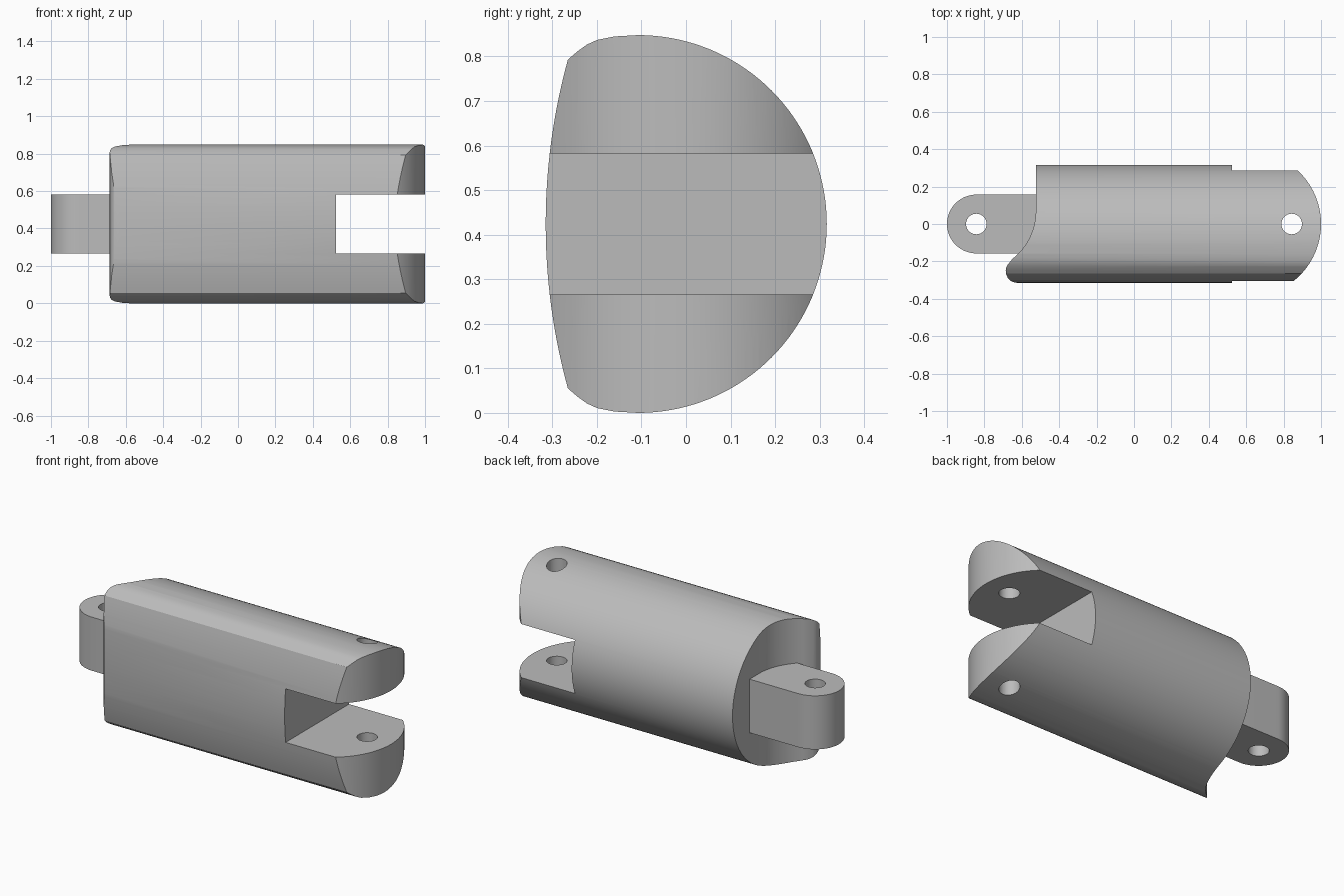
import bpy
import bmesh
from math import cos, sin, pi, radians, sqrt
from mathutils import Vector

cube = bpy.data.objects.get("Cube")
if cube:
    bpy.data.objects.remove(cube, do_unlink=True)

MID = 0.424       # height of the hinge axis plane
PIN = 0.843       # distance of each pin hole from the centre
SLOT = 0.158      # half height of tongue and slot

grey = bpy.data.materials.new("plain grey")
grey.use_nodes = True
grey.diffuse_color = (0.5, 0.5, 0.5, 1)
grey.node_tree.nodes["Principled BSDF"].inputs["Base Color"].default_value = (0.5, 0.5, 0.5, 1)


def arc(cx, cy, r, start, end, n):
    """Points on an arc, angles in degrees."""
    angles = [radians(start + (end - start) * i / n) for i in range(n + 1)]
    return [(cx + r * cos(a), cy + r * sin(a)) for a in angles]


def prism(name, points, offset):
    """Closed solid made by sweeping a 3D outline along an offset."""
    bm = bmesh.new()
    face = bm.faces.new([bm.verts.new(p) for p in points])
    swept = bmesh.ops.extrude_face_region(bm, geom=[face])["geom"]
    verts = [v for v in swept if isinstance(v, bmesh.types.BMVert)]
    bmesh.ops.translate(bm, verts=verts, vec=Vector(offset))
    bmesh.ops.recalc_face_normals(bm, faces=bm.faces)
    mesh = bpy.data.meshes.new(name)
    bm.to_mesh(mesh)
    bm.free()
    mesh.materials.append(grey)
    obj = bpy.data.objects.new(name, mesh)
    bpy.context.collection.objects.link(obj)
    return obj


def plan(name, outline, low, high):
    return prism(name, [(x, y, low) for x, y in outline], (0, 0, high - low))


def combine(target, tool, operation):
    """Apply a boolean and discard the tool."""
    mod = target.modifiers.new(operation, "BOOLEAN")
    mod.operation, mod.object, mod.solver = operation, tool, "EXACT"
    bpy.ops.object.select_all(action="DESELECT")
    bpy.context.view_layer.objects.active = target
    target.select_set(True)
    bpy.ops.object.modifier_apply(modifier=mod.name)
    bpy.data.objects.remove(tool, do_unlink=True)


# Body section: round back, softened corners and a gently bowed front
back = arc(-0.108, 0, 0.424, -90, 90, 72)
corner = [(-0.16, 0.421), (-0.2, 0.413), (-0.222, 0.403), (-0.243, 0.388)]
bow = arc(1.075, 0, 1.39, 180 - 15.4, 180 + 15.4, 24)
section = back + corner + bow + [(y, -z) for y, z in reversed(corner)]
body = prism("finger_segment", [(-1.1, y, z + MID) for y, z in section], (2.2, 0, 0))

# Plan shape: scooped left end with a rolled lip, rounded right end
rounded = arc(0.61, 0, 0.39, -55, 55, 40)
scoop = arc(-0.85, 0.07, 0.325, 0, -52, 20)
lip = [(-0.677, -0.22), (-0.684, -0.235), (-0.686, -0.25), (-0.683, -0.27),
       (-0.675, -0.288), (-0.663, -0.302), (-0.648, -0.31), (-0.63, -0.314), (-0.6, -0.32)]
outline = rounded + [(-0.525, 0.33)] + scoop + lip
combine(body, plan("plan_cutter", outline, -0.1, 1), "INTERSECT")

# Slot between the fork arms
slot = [(0.525, -0.5), (1.2, -0.5), (1.2, 0.5), (0.525, 0.5)]
combine(body, plan("slot_cutter", slot, MID - SLOT, MID + SLOT), "DIFFERENCE")

# Hinge tongue, rooted inside the body
tongue = [(-0.4, 0.157)] + arc(-PIN, 0, 0.157, 90, 270, 36) + [(-0.4, -0.157)]
combine(body, plan("hinge_tongue", tongue, MID - SLOT, MID + SLOT), "UNION")

# Pin holes through tongue and fork
for side in (-1, 1):
    hole = arc(side * PIN, 0, 0.055, 0, 360, 40)[:-1]
    combine(body, plan("pin_cutter", hole, -0.2, 1.1), "DIFFERENCE")

bpy.ops.object.shade_smooth_by_angle(angle=radians(30))
